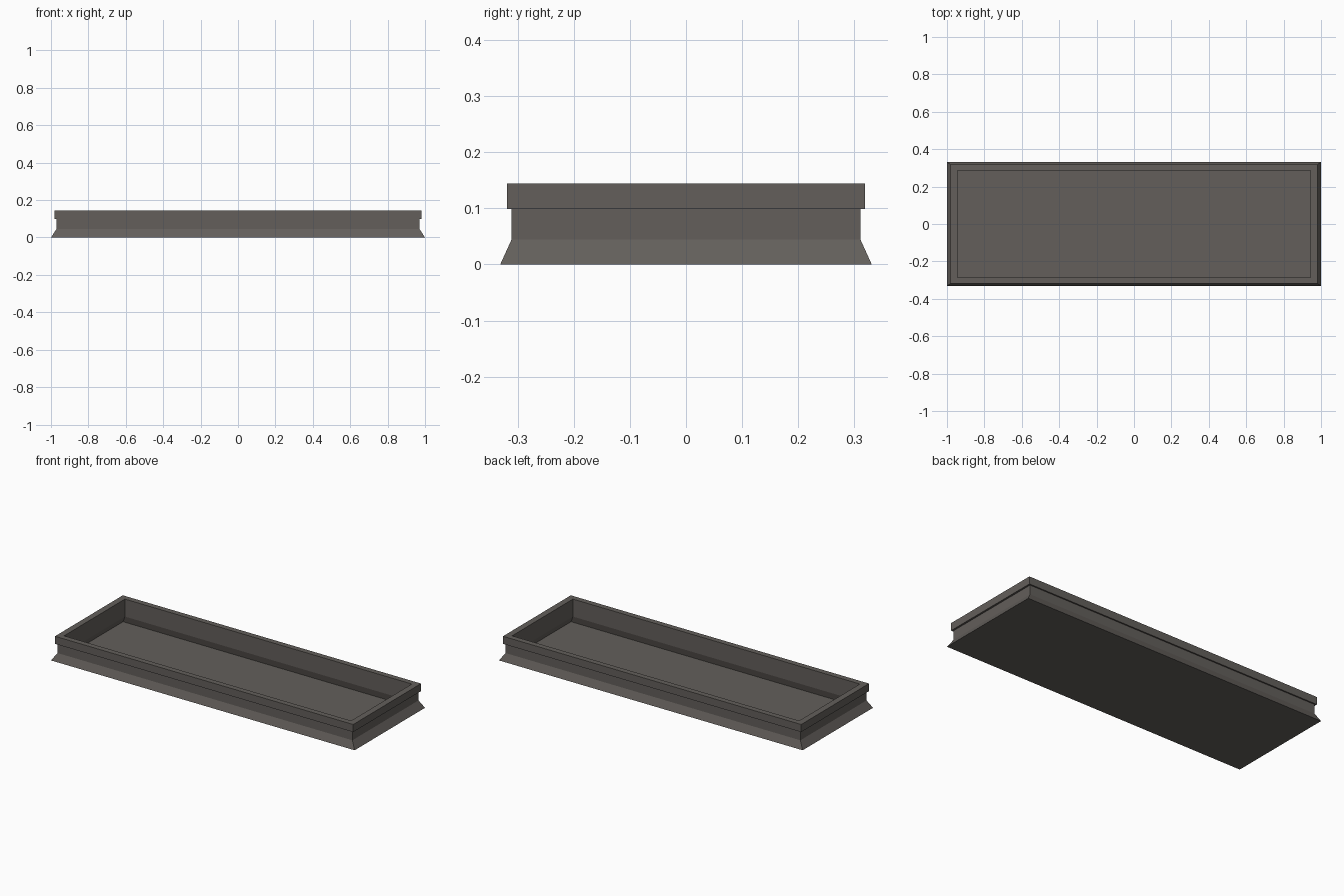
import bpy, bmesh

if "Cube" in bpy.data.objects:
    bpy.data.objects.remove(bpy.data.objects["Cube"])

mat = bpy.data.materials.new("dark warm grey")
mat.diffuse_color = (0.125, 0.114, 0.104, 1)
mat.use_nodes = True
mat.node_tree.nodes["Principled BSDF"].inputs["Base Color"].default_value = mat.diffuse_color


def make_object(name, bm):
    mesh = bpy.data.meshes.new(name)
    bm.to_mesh(mesh)
    bm.free()
    mesh.materials.append(mat)
    obj = bpy.data.objects.new(name, mesh)
    bpy.context.collection.objects.link(obj)
    return obj


def rect_loop(bm, hx, hy, z):
    return [bm.verts.new((sx * hx, sy * hy, z))
            for sx, sy in ((-1, -1), (1, -1), (1, 1), (-1, 1))]


# Frame cross-section: half length, half width, height (closed loop)
FLOOR_X, FLOOR_Y = 0.965, 0.297
profile = [
    (1.0, 0.331, 0.0),        # flared foot
    (0.971, 0.311, 0.044),    # neck bottom
    (0.971, 0.311, 0.099),    # neck top
    (0.982, 0.319, 0.099),    # rim underside
    (0.982, 0.319, 0.144),    # rim top
    (0.945, 0.286, 0.144),    # inner lip
    (0.945, 0.286, 0.040),    # inner wall bottom
    (FLOOR_X, FLOOR_Y, 0.0),  # inner flare
]

# Frame swept around the rectangle
bm = bmesh.new()
loops = [rect_loop(bm, *p) for p in profile]
for i, a in enumerate(loops):
    b = loops[(i + 1) % len(loops)]
    for k in range(4):
        n = (k + 1) % 4
        bm.faces.new((a[k], a[n], b[n], b[k]))
bmesh.ops.recalc_face_normals(bm, faces=bm.faces[:])
make_object("tray_frame", bm)

# Thin floor sheet facing up
bm = bmesh.new()
bm.faces.new(rect_loop(bm, FLOOR_X, FLOOR_Y, 0.0))
make_object("tray_floor", bm)
